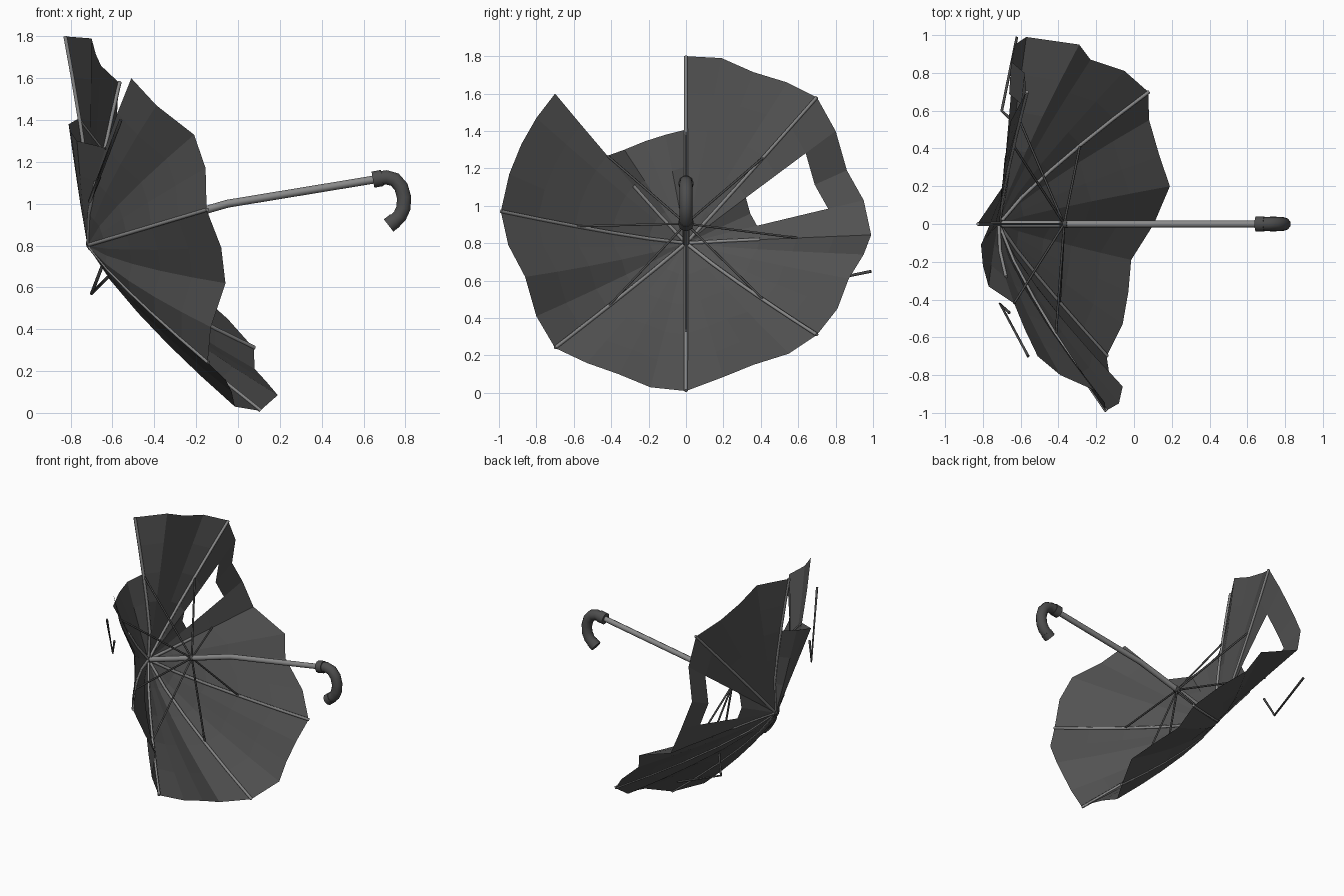
import bpy, bmesh
from mathutils import Vector as V

if "Cube" in bpy.data.objects:
    bpy.data.objects.remove(bpy.data.objects["Cube"])


def material(name, g):
    m = bpy.data.materials.new(name)
    m.diffuse_color = (g, g, g, 1)
    m.use_nodes = True
    m.node_tree.nodes["Principled BSDF"].inputs["Base Color"].default_value = m.diffuse_color
    return m


FABRIC = material("dark grey fabric", 0.085)
METAL = material("light grey metal", 0.25)
STEEL = material("dark steel", 0.07)
GRIP = material("charcoal grip", 0.075)

HUB = V((-0.72, 0, 0.80))
AXIS = V((0.66, 0, 0.20)).normalized()
RUNNER = V((-0.37, 0, 0.905))


def rod(name, pts, r, mat, res=2):
    c = bpy.data.curves.new(name, 'CURVE')
    c.dimensions = '3D'
    c.bevel_depth, c.bevel_resolution, c.use_fill_caps = r, res, True
    s = c.splines.new('POLY')
    s.points.add(len(pts) - 1)
    for p, co in zip(s.points, pts):
        p.co = (*co, 1)
        p.radius = 1
    s.use_smooth = True
    o = bpy.data.objects.new(name, c)
    bpy.context.collection.objects.link(o)
    c.materials.append(mat)
    return o


def along(tip, bow, t):
    """Point at fraction t on a bowed line from the hub to its tip."""
    off = V(tip) - HUB
    depth = off.dot(AXIS)
    return HUB + (off - AXIS * depth) * t + AXIS * depth * t ** bow


# Rib tip, bow of the rib, then the hem points up to the next rib and their bow
RIBS = [
    ((-0.83, 0, 1.80), 0.6, [(-0.70, 0.19, 1.79), (-0.68, 0.36, 1.715), (-0.655, 0.54, 1.66)], 0.95),
    ((-0.57, 0.70, 1.58), 1.1, [(-0.58, 0.80, 1.40), (-0.65, 0.86, 1.19), (-0.63, 0.95, 1.03)], 0.9),
    ((-0.57, 0.99, 0.845), 0.9, [(-0.29, 0.95, 0.74), (-0.23, 0.87, 0.61), (-0.05, 0.81, 0.45)], 1.2),
    ((0.075, 0.70, 0.31), 1.25, [(0.08, 0.55, 0.21), (0.135, 0.36, 0.15), (0.19, 0.20, 0.085)], 1.28),
    ((0.105, 0, 0.01), 1.25, [(-0.015, -0.19, 0.03), (-0.03, -0.36, 0.10), (-0.06, -0.53, 0.16)], 1.3),
    ((-0.145, -0.70, 0.24), 1.17, [(-0.13, -0.80, 0.41), (-0.06, -0.86, 0.62), (-0.08, -0.95, 0.79)], 1.28),
    ((-0.15, -0.99, 0.97), 1.22, [(-0.155, -0.945, 1.17), (-0.21, -0.88, 1.33), (-0.39, -0.80, 1.47)], 1.28),
    ((-0.51, -0.70, 1.60), 1.35, [(-0.77, -0.33, 1.30), (-0.80, -0.22, 1.345), (-0.81, -0.11, 1.38)], 1.1),
]
RINGS = [0.2, 0.4, 0.6, 0.8, 1.0]

# Torn canopy: eight panels of four strips, one with a hole, one ripped short
bm = bmesh.new()
apex = bm.verts.new(HUB)
columns = []
for i, (tip, bow, hem, hem_bow) in enumerate(RIBS):
    columns.append([bm.verts.new(along(tip, bow, t)) for t in RINGS])
    # the ripped panel ends at the third ring
    rings = [t / 0.6 for t in RINGS[:3]] if i == 7 else RINGS
    for p in hem:
        columns.append([bm.verts.new(along(p, hem_bow, t)) for t in rings])
for c in range(32):
    a, b = columns[c], columns[(c + 1) % 32]
    bm.faces.new((apex, a[0], b[0]))
    for r in range(min(len(a), len(b)) - 1):
        if c in (5, 6) and r in (1, 2):
            continue  # the hole
        bm.faces.new((a[r], a[r + 1], b[r + 1], b[r]))
bmesh.ops.recalc_face_normals(bm, faces=bm.faces[:])
mesh = bpy.data.meshes.new("canopy")
bm.to_mesh(mesh)
bm.free()
mesh.materials.append(FABRIC)
bpy.context.collection.objects.link(bpy.data.objects.new("canopy", mesh))

# Ribs, two snapped short, and the stretchers that brace them
for i, (tip, bow, hem, hem_bow) in enumerate(RIBS):
    end = 2 if i in (2, 7) else 5
    pts = [HUB] + [along(tip, bow, t) for t in RINGS[:end]]
    rod(f"rib_{i + 1}", [p + AXIS * 0.004 for p in pts], 0.010, METAL, 1)
    rod(f"stretcher_{i + 1}", [RUNNER, along(tip, bow, 0.6)], 0.0065, STEEL, 1)

# Broken rib pieces hanging loose
rod("loose_rib_back", [(-0.65, 0.55, 0.70), (-0.70, 0.60, 0.57), (-0.62, 0.99, 0.65)], 0.008, STEEL, 1)
rod("loose_rib_front", [(-0.66, -0.47, 1.13), (-0.71, -0.42, 1.01), (-0.56, -0.70, 1.40)], 0.008, STEEL, 1)

# Bent shaft, runner and hub
rod("shaft", [HUB, (-0.13, 0, 0.977), (-0.05, 0, 1.0), (0.66, 0, 1.117)], 0.019, METAL)
rod("runner", [RUNNER - AXIS * 0.02, RUNNER + AXIS * 0.02], 0.022, STEEL)
rod("hub", [HUB - AXIS * 0.002, HUB + AXIS * 0.025], 0.02, STEEL)

# Hooked grip with a collar at each end
rod("grip", [(0.66, 0, 1.118), (0.71, 0, 1.126), (0.75, 0, 1.115), (0.78, 0, 1.08), (0.794, 0, 1.03),
             (0.791, 0, 0.98), (0.773, 0, 0.94), (0.745, 0, 0.915)], 0.036, GRIP, 3)
rod("grip_collar", [(0.645, 0, 1.115), (0.69, 0, 1.123)], 0.041, GRIP, 3)
rod("grip_end", [(0.752, 0, 0.921), (0.72, 0, 0.896)], 0.039, GRIP, 3)
